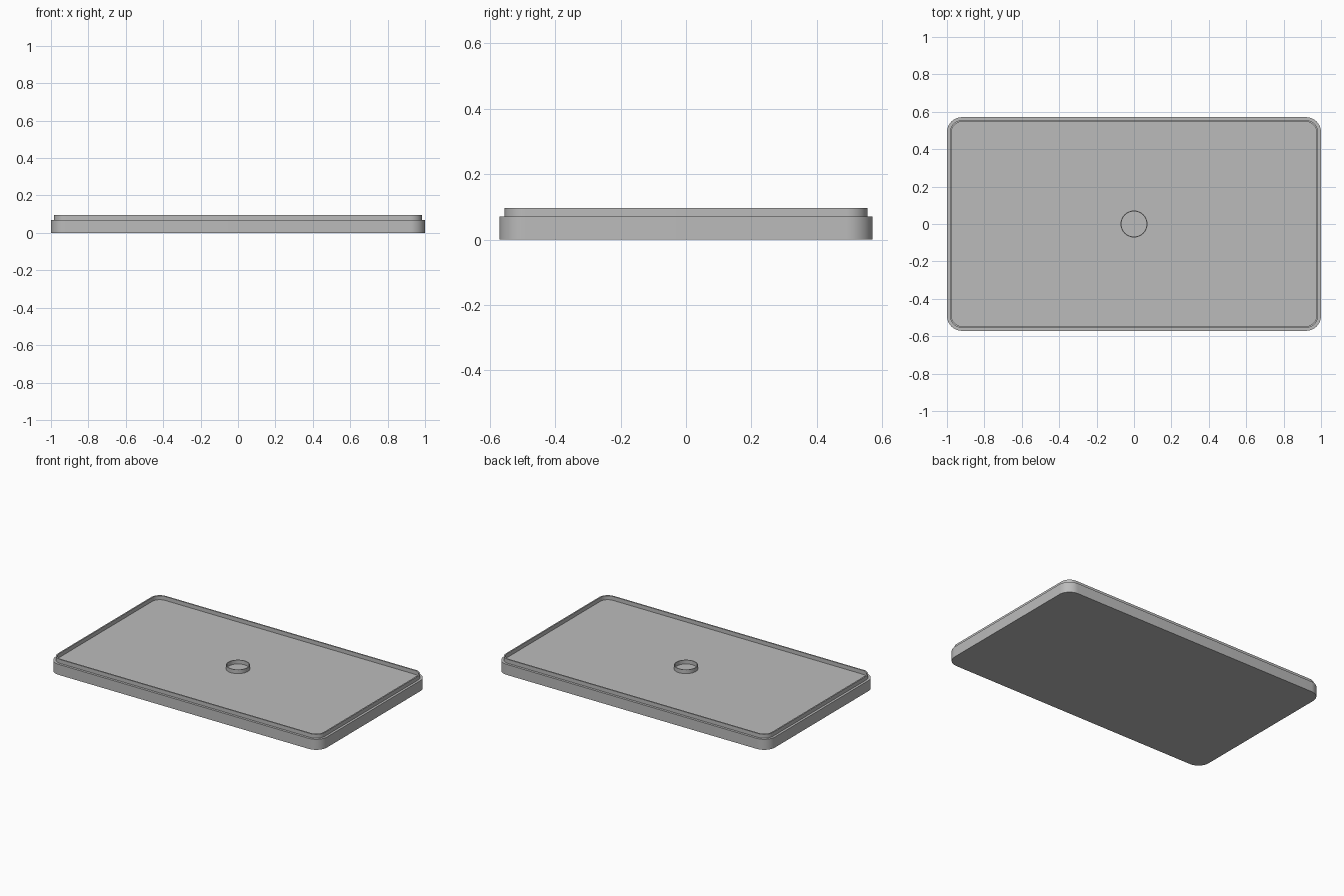
import bpy, bmesh, math

if "Cube" in bpy.data.objects:
    bpy.data.objects.remove(bpy.data.objects["Cube"], do_unlink=True)

grey = bpy.data.materials.new("plain grey")
grey.use_nodes = True
colour = (0.5, 0.5, 0.5, 1)
grey.diffuse_color = colour
grey.node_tree.nodes["Principled BSDF"].inputs["Base Color"].default_value = colour

HALF_X, HALF_Y, RADIUS = 1.0, 0.571, 0.08
FLOOR, TOP = 0.07, 0.096
CORNER_STEPS = 12


def rounded_outline(inset):
    """Rounded rectangle, moved inward from the outer edge."""
    r = RADIUS - inset
    points = []
    for corner, (sx, sy) in enumerate([(1, 1), (-1, 1), (-1, -1), (1, -1)]):
        for i in range(CORNER_STEPS + 1):
            a = math.pi / 2 * (corner + i / CORNER_STEPS)
            points.append((sx * (HALF_X - RADIUS) + r * math.cos(a),
                           sy * (HALF_Y - RADIUS) + r * math.sin(a)))
    return points


def circle_outline(radius, steps=48):
    return [(radius * math.cos(math.tau * i / steps),
             radius * math.sin(math.tau * i / steps)) for i in range(steps)]


def loft(name, levels, closed=False):
    """Join outlines at given heights; cap the ends or close the loop."""
    bm = bmesh.new()
    loops = [[bm.verts.new((x, y, z)) for x, y in outline] for outline, z in levels]
    pairs = list(zip(loops, loops[1:]))
    if closed:
        pairs.append((loops[-1], loops[0]))
    else:
        bm.faces.new(loops[0][::-1])
        bm.faces.new(loops[-1])
    for low, high in pairs:
        for i in range(len(low)):
            j = (i + 1) % len(low)
            bm.faces.new((low[i], low[j], high[j], high[i]))
    bmesh.ops.recalc_face_normals(bm, faces=bm.faces)
    mesh = bpy.data.meshes.new(name)
    bm.to_mesh(mesh)
    bm.free()
    mesh.materials.append(grey)
    obj = bpy.data.objects.new(name, mesh)
    bpy.context.collection.objects.link(obj)
    bpy.ops.object.select_all(action="DESELECT")
    obj.select_set(True)
    bpy.context.view_layer.objects.active = obj
    bpy.ops.object.shade_smooth_by_angle(angle=math.radians(30))
    return obj


# Lid plate with a stepped edge and raised lip around a flat floor
outer, lip_out, lip_in = (rounded_outline(d) for d in (0, 0.016, 0.025))
loft("lid_plate", [(outer, 0), (outer, FLOOR), (lip_out, FLOOR),
                   (lip_out, TOP), (lip_in, TOP), (lip_in, FLOOR)])

# Thin locating ring in the middle of the floor
ring_out, ring_in = circle_outline(0.072), circle_outline(0.067)
loft("centre_ring", [(ring_out, FLOOR - 0.01), (ring_out, TOP),
                     (ring_in, TOP), (ring_in, FLOOR - 0.01)], closed=True)
